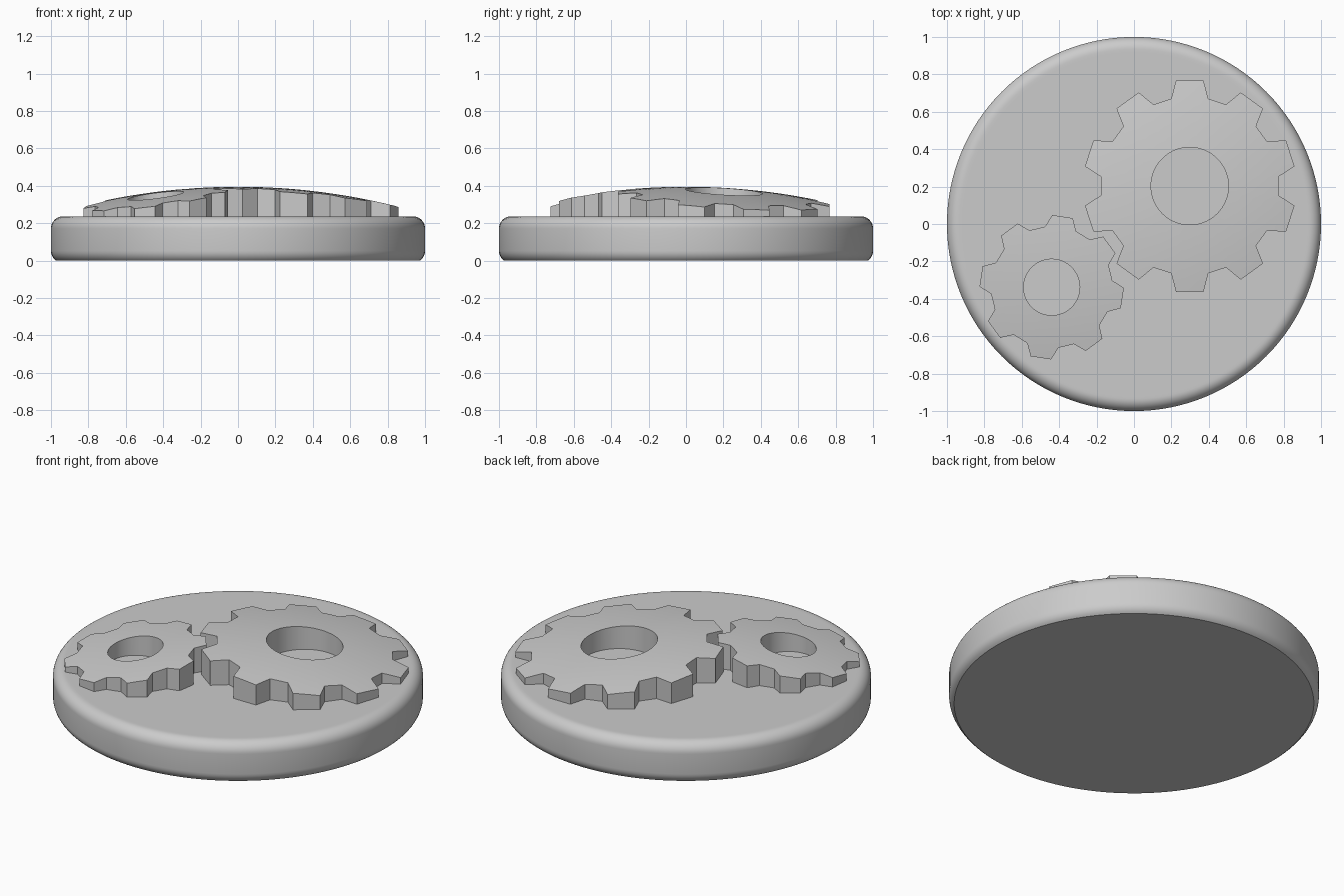
import bpy
import bmesh
from math import sin, cos, radians, sqrt, tau

if "Cube" in bpy.data.objects:
    bpy.data.objects.remove(bpy.data.objects["Cube"], do_unlink=True)

GREY = (0.6, 0.6, 0.6, 1)
mat = bpy.data.materials.new("plain grey")
mat.use_nodes = True
mat.diffuse_color = GREY
mat.node_tree.nodes["Principled BSDF"].inputs["Base Color"].default_value = GREY

PLATE_TOP = 0.237
DOME_TOP, DOME_RADIUS = 0.395, 3.5


def dome(x, y):
    """Height of the shallow dome shared by both gear tops."""
    return DOME_TOP - DOME_RADIUS + sqrt(DOME_RADIUS ** 2 - x * x - y * y)


def loft(bm, rings):
    """Join successive closed rings of vertices with quads."""
    n = len(rings[0])
    for a, b in zip(rings, rings[1:]):
        for i in range(n):
            j = (i + 1) % n
            bm.faces.new((a[i], a[j], b[j], b[i]))


def finish(name, bm):
    bmesh.ops.recalc_face_normals(bm, faces=bm.faces)
    mesh = bpy.data.meshes.new(name)
    bm.to_mesh(mesh)
    bm.free()
    mesh.materials.append(mat)
    obj = bpy.data.objects.new(name, mesh)
    bpy.context.collection.objects.link(obj)
    bpy.ops.object.select_all(action="DESELECT")
    obj.select_set(True)
    bpy.context.view_layer.objects.active = obj
    bpy.ops.object.shade_smooth_by_angle(angle=radians(30))


def make_plate():
    """Round plate with a full top fillet and a cut-off lower one."""
    fillet, sides = 0.065, 128
    low = [radians(-55 + 11 * i) for i in range(6)]
    high = [radians(10 * i) for i in range(10)]
    profile = [(1 - fillet + fillet * cos(a), 0.053 + fillet * sin(a)) for a in low]
    profile += [(1 - fillet + fillet * cos(a), PLATE_TOP - fillet + fillet * sin(a))
                for a in high]
    profile[0] = (profile[0][0], 0)
    profile.append((0.92, PLATE_TOP))
    bm = bmesh.new()
    rings = [[bm.verts.new((r * cos(tau * i / sides), r * sin(tau * i / sides), z))
              for i in range(sides)] for r, z in profile]
    loft(bm, rings)
    bm.faces.new(rings[0])
    bm.faces.new(rings[-1])
    finish("round_plate", bm)


def make_gear(name, centre, teeth, turn, tip, root, tip_half, root_half, hole):
    """Gear with flat-sided teeth, a round hole and a domed top."""
    cx, cy = centre
    corners = []
    for t in range(teeth):
        mid = turn + 360 * t / teeth
        for offset, r in ((-root_half, root), (-tip_half, tip),
                          (tip_half, tip), (root_half, root)):
            a = radians(mid + offset)
            corners.append((r * cos(a), r * sin(a)))
    # Subdivide the straight edges so that the top can follow the dome
    outline = []
    for (ax, ay), (bx, by) in zip(corners, corners[1:] + corners[:1]):
        for f in (0, 1 / 3, 2 / 3):
            outline.append((ax + (bx - ax) * f, ay + (by - ay) * f))
    inner = []
    for x, y in outline:
        s = hole / sqrt(x * x + y * y)
        inner.append((x * s, y * s))

    bm = bmesh.new()
    floor = PLATE_TOP - 0.01
    rings = [[bm.verts.new((cx + x, cy + y, floor)) for x, y in outline]]
    steps = 6
    for k in range(steps + 1):
        f = k / steps
        ring = []
        for (ox, oy), (ix, iy) in zip(outline, inner):
            x, y = cx + ox + (ix - ox) * f, cy + oy + (iy - oy) * f
            ring.append(bm.verts.new((x, y, dome(x, y))))
        rings.append(ring)
    rings.append([bm.verts.new((cx + x, cy + y, floor)) for x, y in inner])
    loft(bm, rings + rings[:1])
    finish(name, bm)


make_plate()
make_gear("large_gear", (0.298, 0.203), 10, 90, 0.57, 0.477, 7.4, 12, 0.207)
make_gear("small_gear", (-0.44, -0.338), 8, 81.3, 0.386, 0.326, 8.2, 15, 0.15)
